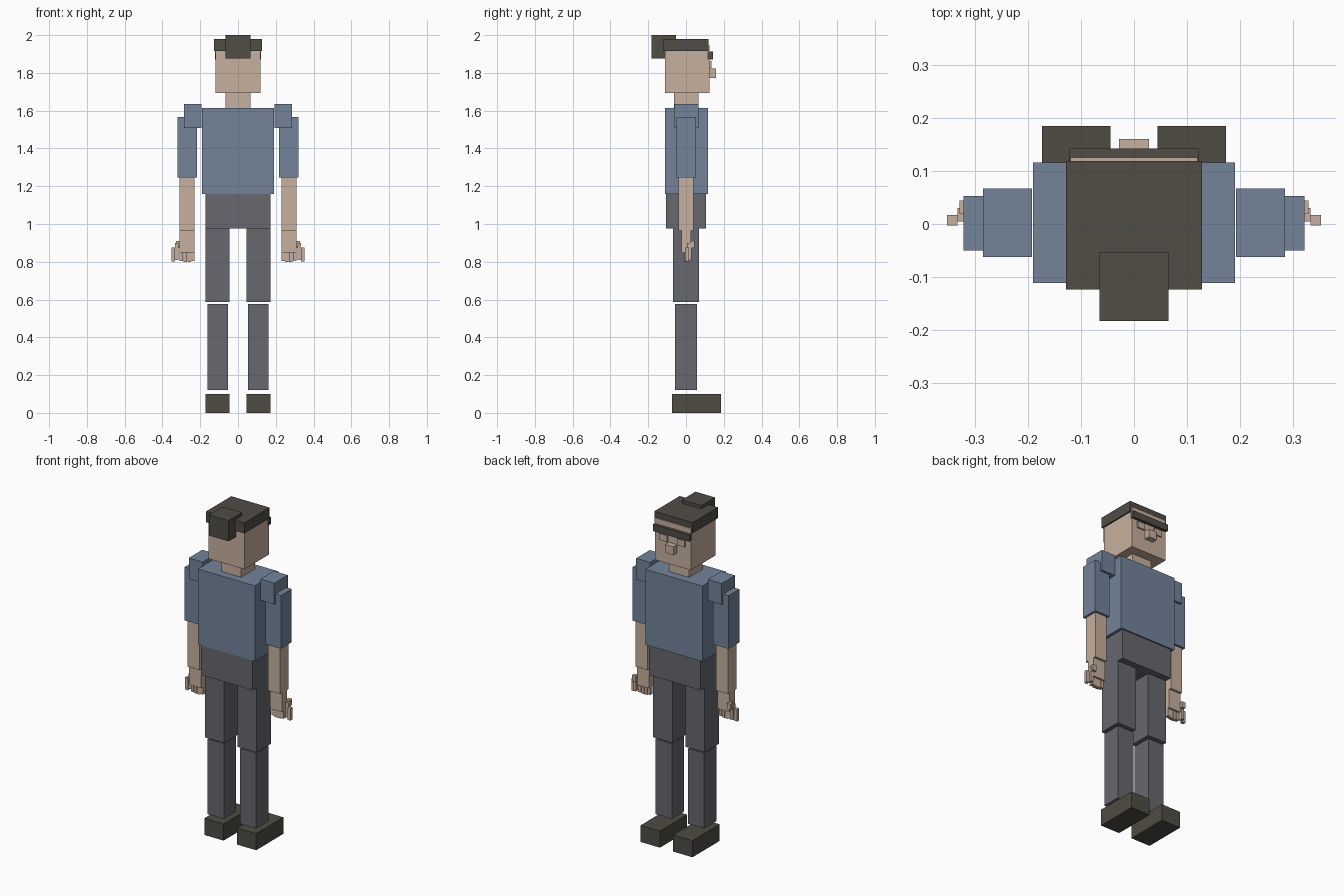
import bpy
import bmesh
from mathutils import Matrix, Vector


def material(name, rgb):
    m = bpy.data.materials.new(name)
    m.diffuse_color = (*rgb, 1)
    return m


SKIN = material("skin", (0.565, 0.434, 0.342))
SHIRT = material("blue shirt", (0.170, 0.231, 0.323))
TROUSERS = material("grey trousers", (0.133, 0.138, 0.156))
HAIR = material("dark brown hair", (0.082, 0.074, 0.061))
SHOE = material("dark shoe", (0.077, 0.072, 0.056))


def block(name, mat, x, y, z):
    """Box spanning the given (min, max) ranges."""
    size = Vector((x[1] - x[0], y[1] - y[0], z[1] - z[0]))
    mid = Vector((sum(x) / 2, sum(y) / 2, sum(z) / 2))
    bm = bmesh.new()
    bmesh.ops.create_cube(bm, size=1, matrix=Matrix.Translation(mid) @ Matrix.Diagonal((*size, 1)))
    mesh = bpy.data.meshes.new(name)
    bm.to_mesh(mesh)
    bm.free()
    mesh.materials.append(mat)
    ob = bpy.data.objects.new(name, mesh)
    bpy.context.collection.objects.link(ob)


def pair(name, mat, x, y, z):
    """The same box on both sides of the body."""
    block("right_" + name, mat, x, y, z)
    block("left_" + name, mat, (-x[1], -x[0]), y, z)


# Head and neck
block("neck", SKIN, (-0.066, 0.066), (-0.064, 0.066), (1.613, 1.695))
block("head", SKIN, (-0.12, 0.12), (-0.11, 0.125), (1.693, 1.945))
block("nose", SKIN, (-0.028, 0.028), (0.115, 0.16), (1.773, 1.823))
pair("eye", SKIN, (0.033, 0.085), (0.115, 0.134), (1.825, 1.863))

# Hair, brow and bun
block("hair_cap", HAIR, (-0.128, 0.128), (-0.123, 0.119), (1.916, 1.98))
block("brow_band", HAIR, (-0.122, 0.122), (0.115, 0.142), (1.872, 1.912))
block("hair_bun", HAIR, (-0.065, 0.065), (-0.183, -0.054), (1.875, 2.0))

# Body
block("torso", SHIRT, (-0.19, 0.19), (-0.111, 0.116), (1.158, 1.613))
block("pelvis", TROUSERS, (-0.172, 0.172), (-0.106, 0.107), (0.977, 1.158))

# Arms
pair("shoulder", SHIRT, (0.192, 0.285), (-0.062, 0.067), (1.508, 1.635))
pair("upper_arm", SHIRT, (0.218, 0.321), (-0.05, 0.053), (1.245, 1.566))
pair("forearm", SKIN, (0.229, 0.309), (-0.04, 0.04), (0.965, 1.245))
pair("palm", SKIN, (0.229, 0.309), (-0.024, 0.026), (0.85, 0.965))

# Fingers hang from the palm, the thumb steps outwards
for i, tip in enumerate((0.805, 0.8, 0.8, 0.803)):
    left = 0.229 + i * 0.0205
    pair(f"finger_{i + 1}", SKIN, (left, left + 0.0185), (-0.008, 0.014), (tip, 0.85))
pair("thumb_base", SKIN, (0.305, 0.329), (0.02, 0.044), (0.873, 0.91))
pair("thumb_middle", SKIN, (0.314, 0.333), (0.005, 0.03), (0.81, 0.9))
pair("thumb_tip", SKIN, (0.333, 0.352), (-0.003, 0.017), (0.802, 0.875))

# Legs and shoes
pair("thigh", TROUSERS, (0.044, 0.172), (-0.069, 0.068), (0.587, 0.977))
pair("shin", TROUSERS, (0.054, 0.162), (-0.058, 0.058), (0.122, 0.576))
pair("shoe", SHOE, (0.044, 0.173), (-0.074, 0.185), (0.0, 0.1))
